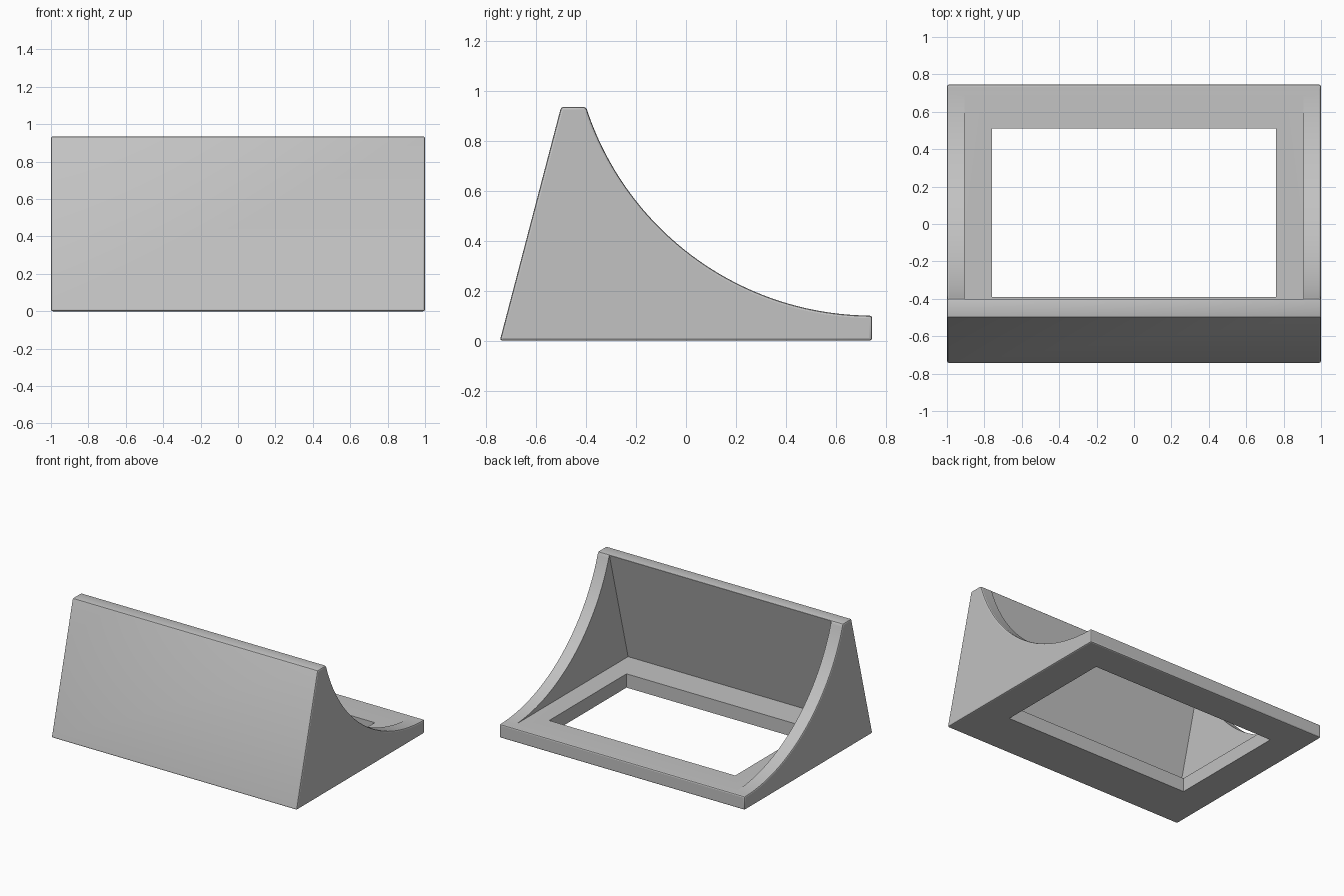
import bpy
import bmesh
import math

cube = bpy.data.objects.get("Cube")
if cube:
    bpy.data.objects.remove(cube, do_unlink=True)

grey = bpy.data.materials.new("light grey")
grey.use_nodes = True
colour = (0.54, 0.54, 0.54, 1)
grey.diffuse_color = colour
grey.node_tree.nodes["Principled BSDF"].inputs["Base Color"].default_value = colour

HEIGHT, DEPTH, LIP = 0.935, 0.745, 0.1
FRONT_TOP, BACK_TOP = -0.5, -0.4


def prism(name, profile, half_width):
    """Extrude a (y, z) profile along x."""
    bm = bmesh.new()
    face = bm.faces.new([bm.verts.new((-half_width, y, z)) for y, z in profile])
    moved = bmesh.ops.extrude_face_region(bm, geom=[face])["geom"]
    bmesh.ops.translate(bm, vec=(2 * half_width, 0, 0),
                        verts=[v for v in moved if isinstance(v, bmesh.types.BMVert)])
    bmesh.ops.recalc_face_normals(bm, faces=bm.faces)
    mesh = bpy.data.meshes.new(name)
    bm.to_mesh(mesh)
    bm.free()
    mesh.materials.append(grey)
    obj = bpy.data.objects.new(name, mesh)
    bpy.context.collection.objects.link(obj)
    return obj


# Outer body: leaning front, flat top, concave arc ending level at the back lip
run, rise = DEPTH - BACK_TOP, HEIGHT - LIP
radius = (run ** 2 + rise ** 2) / (2 * rise)
sweep = math.asin(run / radius)
steps = 64
arc = [(DEPTH - radius * math.sin(sweep * (1 - i / steps)),
        LIP + radius - radius * math.cos(sweep * (1 - i / steps)))
       for i in range(steps + 1)]
body = prism("holder_body",
             [(-DEPTH, 0), (FRONT_TOP, HEIGHT)] + arc + [(DEPTH, 0)], 1)

# Small rounding on the outer edges
bevel = body.modifiers.new("edge_rounding", 'BEVEL')
bevel.width = 0.01
bevel.segments = 2
bevel.limit_method = 'ANGLE'
bevel.angle_limit = math.radians(20)

# Pocket between the side cheeks, parallel to the leaning front
floor = LIP + 0.0015
lean = (FRONT_TOP + DEPTH) / HEIGHT
pocket = prism("pocket_cutter",
               [(BACK_TOP - lean * (HEIGHT - floor), floor),
                (BACK_TOP + lean, HEIGHT + 1),
                (1.5, HEIGHT + 1), (1.5, floor)], 0.905)

# Rectangular opening through the base
opening = prism("opening_cutter",
                [(-0.39, -0.1), (-0.39, 0.15), (0.51, 0.15), (0.51, -0.1)], 0.758)

for cutter in (pocket, opening):
    cut = body.modifiers.new(cutter.name, 'BOOLEAN')
    cut.operation = 'DIFFERENCE'
    cut.solver = 'EXACT'
    cut.object = cutter
    cutter.hide_render = True

# Bake the cuts, then drop the cutters
evaluated = body.evaluated_get(bpy.context.evaluated_depsgraph_get())
baked = bpy.data.meshes.new_from_object(evaluated)
body.modifiers.clear()
body.data = baked
for cutter in (pocket, opening):
    bpy.data.objects.remove(cutter, do_unlink=True)

bpy.ops.object.select_all(action='DESELECT')
body.select_set(True)
bpy.context.view_layer.objects.active = body
bpy.ops.object.shade_smooth_by_angle(angle=math.radians(20))
